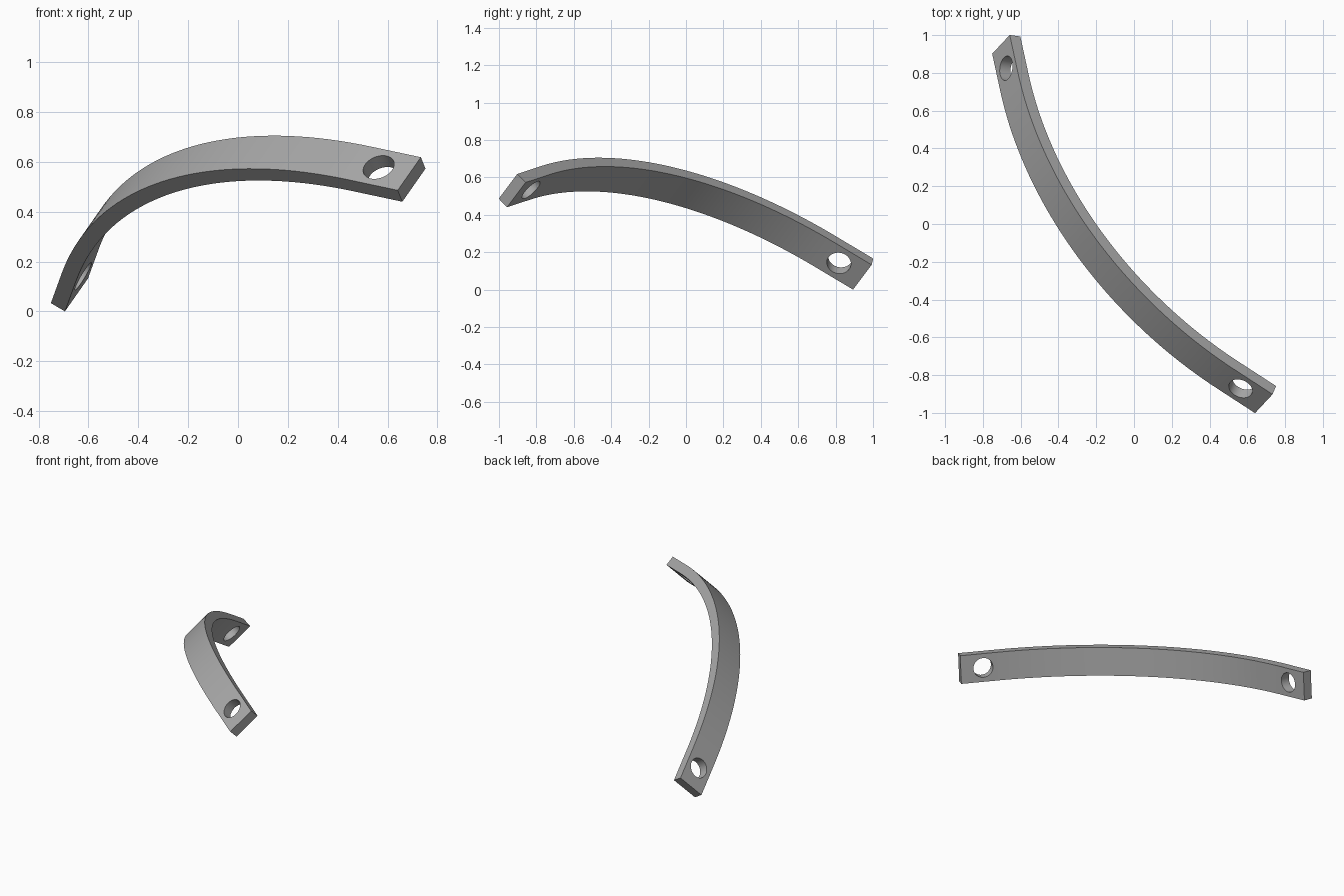
import bpy, bmesh, math
from mathutils import Matrix, Vector

cube = bpy.data.objects.get("Cube")
if cube:
    bpy.data.objects.remove(cube, do_unlink=True)

# Main dimensions
HALF_CHORD, PAD, THICK, WIDTH = 1.2, 0.24, 0.066, 0.19
ANGLE = math.radians(29.5)
HOLE_R, HOLE_INSET = 0.065, 0.149
SEGMENTS = 40
RADIUS = (HALF_CHORD - PAD * math.cos(ANGLE)) / math.sin(ANGLE)
CENTRE_Y = PAD * math.sin(ANGLE) - RADIUS * math.cos(ANGLE)

# Tilted frame: chord, outward and width directions
chord = Vector((-1.39, 1.90, -0.452)).normalized()
width = Vector((0.0925, 0.10, 0.1325))
width = (width - chord * width.dot(chord)).normalized()
outward = width.cross(chord)
frame = Matrix((chord, outward, width)).transposed().to_4x4()
frame.translation = (-0.055, -0.05, 0.26)

steel = bpy.data.materials.new("grey_metal")
steel.use_nodes = True
grey = (0.4, 0.4, 0.4, 1)
steel.diffuse_color = grey
steel.node_tree.nodes["Principled BSDF"].inputs["Base Color"].default_value = grey


def make_object(name, bm):
    bmesh.ops.recalc_face_normals(bm, faces=bm.faces)
    mesh = bpy.data.meshes.new(name)
    bm.to_mesh(mesh)
    bm.free()
    mesh.materials.append(steel)
    obj = bpy.data.objects.new(name, mesh)
    bpy.context.collection.objects.link(obj)
    return obj


# Path stations: (outer point, outward normal), arc with a straight pad at each end
stations = []
for i in range(SEGMENTS + 1):
    a = ANGLE * (2 * i / SEGMENTS - 1)
    normal = Vector((math.sin(a), math.cos(a), 0))
    stations.append((Vector((0, CENTRE_Y, 0)) + normal * RADIUS, normal))
for side, index in ((-1, 0), (1, len(stations))):
    normal = Vector((side * math.sin(ANGLE), math.cos(ANGLE), 0))
    stations.insert(index if side < 0 else len(stations),
                    (Vector((side * HALF_CHORD, 0, 0)), normal))

# Curved strap: rectangular section swept along the stations
bm = bmesh.new()
up = Vector((0, 0, WIDTH))
rings = []
for point, normal in stations:
    inner = point - normal * THICK
    rings.append([bm.verts.new(p) for p in (point, inner, inner + up, point + up)])
for r, s in zip(rings, rings[1:]):
    for k in range(4):
        j = (k + 1) % 4
        bm.faces.new((r[k], r[j], s[j], s[k]))
bm.faces.new(rings[0])
bm.faces.new(rings[-1])
strap = make_object("curved_strap", bm)

# Round bolt holes through both pads
bm = bmesh.new()
for side in (-1, 1):
    normal = Vector((side * math.sin(ANGLE), math.cos(ANGLE), 0))
    along = Vector((-side * math.cos(ANGLE), math.sin(ANGLE), 0))
    centre = (Vector((side * HALF_CHORD, 0, 0)) + along * HOLE_INSET
              - normal * THICK / 2 + up / 2)
    turn = normal.to_track_quat("Z", "Y").to_matrix().to_4x4()
    bmesh.ops.create_cone(bm, cap_ends=True, segments=48, radius1=HOLE_R,
                          radius2=HOLE_R, depth=THICK * 3,
                          matrix=Matrix.Translation(centre) @ turn)
cutter = make_object("hole_cutter", bm)
cutter.hide_render = True

cut = strap.modifiers.new("bolt_holes", "BOOLEAN")
cut.operation = "DIFFERENCE"
cut.solver = "EXACT"
cut.object = cutter
bpy.ops.object.select_all(action="DESELECT")
strap.select_set(True)
bpy.context.view_layer.objects.active = strap
bpy.ops.object.modifier_apply(modifier=cut.name)
bpy.data.objects.remove(cutter, do_unlink=True)

# Place the strap and smooth the curved faces
strap.data.transform(frame)
bpy.ops.object.shade_smooth_by_angle(angle=math.radians(25))
